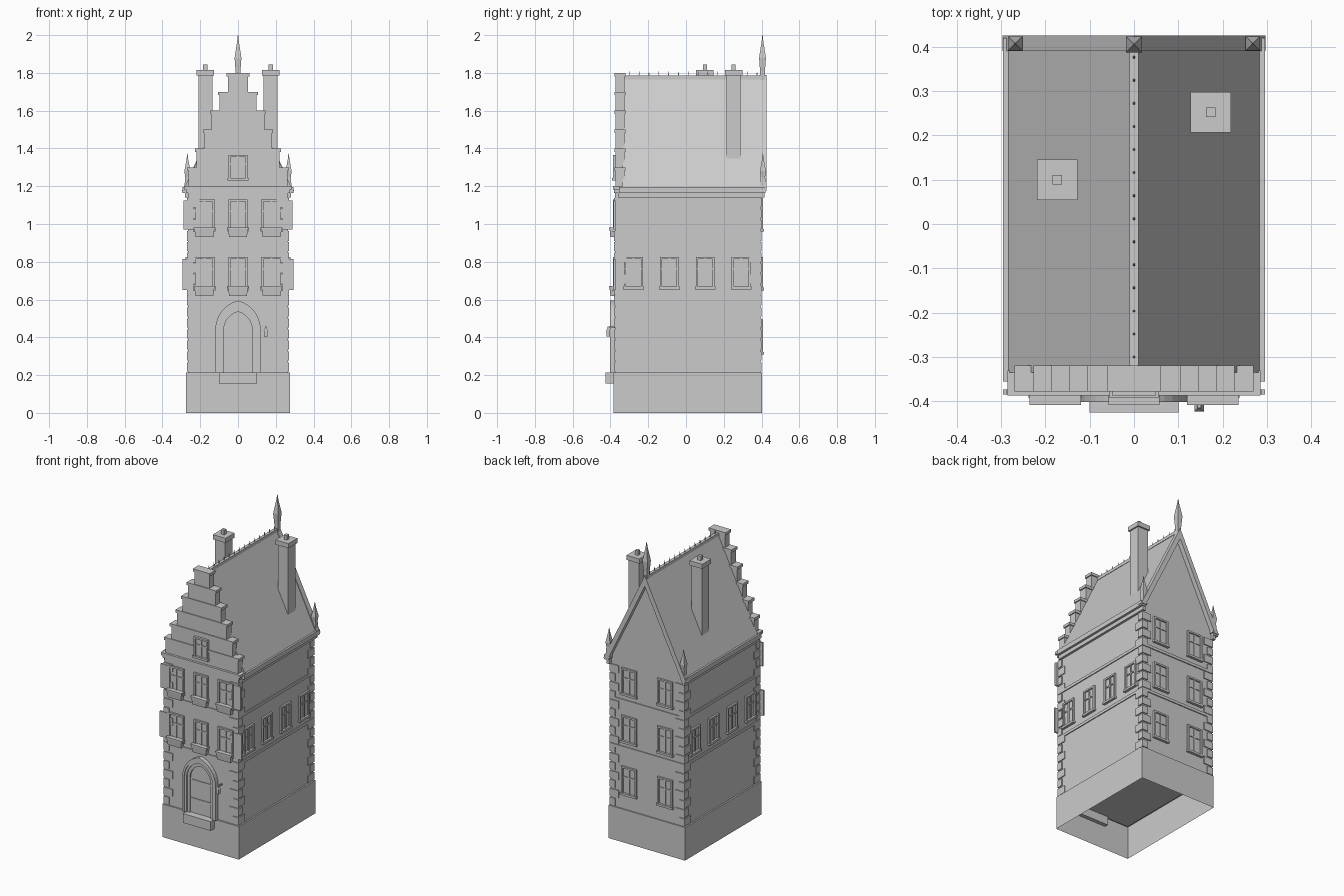
import bpy, bmesh, math
from mathutils import Matrix, Vector

if "Cube" in bpy.data.objects:
    bpy.data.objects.remove(bpy.data.objects["Cube"])


def box(bm, x, y, z, m=Matrix()):
    """Axis box from (min, max) pairs, optionally moved by m."""
    t = Matrix.Translation(((x[0] + x[1]) / 2, (y[0] + y[1]) / 2, (z[0] + z[1]) / 2))
    s = Matrix.Diagonal((x[1] - x[0], y[1] - y[0], z[1] - z[0], 1))
    return bmesh.ops.create_cube(bm, size=1, matrix=m @ t @ s)["verts"]


def prism(bm, pts, y0, y1):
    """Extrude an (x, z) outline along y."""
    f = bm.faces.new([bm.verts.new((px, y0, pz)) for px, pz in pts])
    new = bmesh.ops.extrude_face_region(bm, geom=[f])["geom"]
    bmesh.ops.translate(bm, vec=(0, y1 - y0, 0), verts=[g for g in new if isinstance(g, bmesh.types.BMVert)])


def spike(bm, x, y, levels):
    """Stacked four-sided frustums from (half width, z) levels."""
    for (r0, z0), (r1, z1) in zip(levels, levels[1:]):
        if z1 > z0:
            m = Matrix.Translation((x, y, (z0 + z1) / 2)) @ Matrix.Rotation(math.pi / 4, 4, 'Z')
            bmesh.ops.create_cone(bm, cap_ends=True, segments=4, radius1=r0 * 1.414,
                                  radius2=r1 * 1.414, depth=z1 - z0, matrix=m)


def finish(bm, name):
    bmesh.ops.recalc_face_normals(bm, faces=bm.faces)
    me = bpy.data.meshes.new(name)
    bm.to_mesh(me)
    bm.free()
    ob = bpy.data.objects.new(name, me)
    bpy.context.collection.objects.link(ob)


HX, YF, YB = 0.265, -0.375, 0.395
RIDGE, EAVE = 1.78, 1.18

# Open-bottomed plinth
bm = bmesh.new()
box(bm, (-0.275, 0.275), (-0.385, 0.403), (0, 0.215))
bm.faces.ensure_lookup_table()
low = [f for f in bm.faces if f.calc_center_median().z < 0.001]
bmesh.ops.delete(bm, geom=low, context='FACES')
finish(bm, "plinth")

# Wall block
bm = bmesh.new()
box(bm, (-HX, HX), (YF, YB), (0.21, 1.185))
finish(bm, "walls")

# String courses
bm = bmesh.new()
for z in (0.605, 0.91):
    box(bm, (-HX - .006, HX + .006), (YF - .006, YB + .006), (z, z + 0.018))
finish(bm, "string_courses")

# Alternating corner quoins
bm = bmesh.new()
for sx in (-1, 1):
    for sy, yw in ((-1, YF), (1, YB)):
        for i in range(16):
            a, b = (0.06, 0.035) if i % 2 else (0.035, 0.06)
            z = 0.22 + i * 0.058
            xs = sorted((sx * (HX + .006), sx * (HX - a)))
            ys = sorted((yw + sy * .006, yw - sy * b))
            box(bm, xs, ys, (z, z + 0.048))
finish(bm, "quoins")

# Main roof and back gable
bm = bmesh.new()
prism(bm, [(-0.29, EAVE), (0.29, EAVE), (0, RIDGE)], -0.335, YB)
finish(bm, "roof")

# Back bargeboards
bm = bmesh.new()
for s in (-1, 1):
    prism(bm, [(s * 0.297, 1.175), (0, 1.79), (0, 1.72), (s * 0.265, 1.175)], 0.39, 0.425)
finish(bm, "bargeboards")

# Eaves gutters and corbels
bm = bmesh.new()
for s in (-1, 1):
    box(bm, sorted((s * 0.26, s * 0.28)), (-0.36, 0.415), (1.14, 1.165))
    box(bm, sorted((s * 0.26, s * 0.295)), (-0.355, 0.42), (1.165, 1.195))
finish(bm, "gutters")

# Ridge cap with little spikes
bm = bmesh.new()
box(bm, (-0.01, 0.01), (-0.33, 0.42), (1.765, 1.785))
for i in range(14):
    spike(bm, 0, -0.3 + i * 0.052, [(0.003, 1.78), (0.0008, 1.808)])
finish(bm, "ridge")

# Stepped front gable with copings
bm = bmesh.new()
for i, w in enumerate((0.262, 0.22, 0.179, 0.139, 0.098, 0.054)):
    z = 1.2 + 0.1 * i
    box(bm, (-w, w), (YF + .003, -0.325), (z - 0.02, z + 0.085))
    box(bm, (-w - .007, w + .007), (YF - .003, -0.319), (z + 0.082, z + 0.1))
finish(bm, "stepped_gable")

# Front cornice
bm = bmesh.new()
box(bm, (-0.275, 0.275), (YF - .006, -0.33), (1.165, 1.182))
box(bm, (-0.285, 0.285), (YF - .012, -0.33), (1.182, 1.2))
finish(bm, "front_cornice")

# Chimneys
bm = bmesh.new()
for x, y in ((0.173, 0.252), (-0.173, 0.1)):
    box(bm, (x - .037, x + .037), (y - .037, y + .037), (1.3, 1.79))
    box(bm, (x - .046, x + .046), (y - .046, y + .046), (1.785, 1.815))
    box(bm, (x - .011, x + .011), (y - .011, y + .011), (1.815, 1.845))
finish(bm, "chimneys")

# Back gable finials
bm = bmesh.new()
spike(bm, 0, 0.405, [(.013, 1.76), (.013, 1.81), (.018, 1.88), (.004, 1.97), (.001, 2.0)])
for s in (-1, 1):
    spike(bm, s * 0.268, 0.407, [(.016, 1.18), (.012, 1.25), (.016, 1.28), (.004, 1.345), (.001, 1.372)])
finish(bm, "finials")


def window(bm, m, u, z0, z1, w=0.05):
    """Framed casement: local x along the wall, -y outward."""
    box(bm, (u - w, u + w), (-.003, .01), (z0, z1), m)
    for s in (-1, 1):
        box(bm, sorted((u + s * w, u + s * (w - .011))), (-.012, .01), (z0, z1), m)
    box(bm, (u - w, u + w), (-.012, .01), (z1 - .011, z1), m)
    box(bm, (u - w - .005, u + w + .005), (-.017, .01), (z0 - .006, z0 + .008), m)
    box(bm, (u - .005, u + .005), (-.008, .01), (z0, z1), m)
    zt = z0 + (z1 - z0) * 0.62
    box(bm, (u - w, u + w), (-.008, .01), (zt - .004, zt + .004), m)


# Wall frames
front = Matrix.Translation((0, YF, 0))
back = Matrix.Translation((0, YB, 0)) @ Matrix.Rotation(math.pi, 4, 'Z')
right = Matrix.Translation((HX, 0, 0)) @ Matrix.Rotation(math.pi / 2, 4, 'Z')
left = Matrix.Translation((-HX, 0, 0)) @ Matrix.Rotation(-math.pi / 2, 4, 'Z')

# Windows on all four walls and the attic
bm = bmesh.new()
for z0, z1 in ((0.655, 0.825), (0.965, 1.13)):
    for u in (-0.178, 0, 0.178):
        window(bm, front, u, z0, z1, 0.055 if u else 0.05)
window(bm, front, 0, 1.235, 1.365)
for z0, z1 in ((0.315, 0.495), (0.655, 0.825), (0.965, 1.135)):
    for u in (-0.13, 0.13):
        window(bm, back, u, z0, z1, 0.054)
for y in (-0.278, -0.088, 0.102, 0.292):
    window(bm, right, y, 0.66, 0.825)
    window(bm, left, -y, 0.66, 0.825)
finish(bm, "windows")

# Window boxes
bm = bmesh.new()
for z in (0.62, 0.93):
    for u in (-0.178, 0, 0.178):
        vs = box(bm, (u - .055, u + .055), (-.031, .005), (z, z + .052), front)
        for v in vs:  # taper toward the base
            if v.co.z < z + .01:
                v.co.x = u + (v.co.x - u) * .85
                v.co.y = max(v.co.y, YF - .025)
        box(bm, (u - .058, u + .058), (-.033, .005), (z + .043, z + .052), front)
finish(bm, "window_boxes")

# Outer shutters
bm = bmesh.new()
for z0, z1, e in ((0.65, 0.815, 0.295), (0.97, 1.125, 0.288)):
    for s in (-1, 1):
        box(bm, sorted((s * 0.235, s * e)), (-.009, .002), (z0, z1), front)
finish(bm, "shutters")


def arch(w, top, base=0.215, spring=0.44, n=8):
    """Pointed arch outline from left foot to right foot."""
    h = top - spring
    r = (w * w + h * h) / (2 * w)
    a = math.atan2(h, r - w)
    side = [(w - r + r * math.cos(a * i / n), spring + r * math.sin(a * i / n)) for i in range(n + 1)]
    half = [(w, base)] + side
    return [(-x, z) for x, z in half] + half[-2::-1]


# Stepped door surround and door leaf
bm = bmesh.new()
rings = [(0.12, 0.595, -0.402), (0.107, 0.575, -0.396), (0.093, 0.556, -0.389), (0.075, 0.535, -0.38)]
for (w0, t0, y), (w1, t1, _) in zip(rings, rings[1:]):
    o, k = arch(w0, t0), arch(w1, t1)
    for i in range(len(o) - 1):
        prism(bm, [o[i], o[i + 1], k[i + 1], k[i]], y, -0.36)
bmesh.ops.remove_doubles(bm, verts=bm.verts, dist=0.00001)
seen = [f for f in bm.faces if all(len(e.link_faces) > 2 for e in f.edges)
        and abs(f.normal.y) < .1]
bmesh.ops.delete(bm, geom=seen, context='FACES_ONLY')
finish(bm, "door_surround")
bm = bmesh.new()
prism(bm, arch(0.077, 0.537), -0.379, -0.36)
for z in (0.30, 0.42):
    box(bm, (-0.07, 0.07), (-0.383, -0.37), (z, z + 0.012))
finish(bm, "door")

# Door step
bm = bmesh.new()
box(bm, (-0.1, 0.1), (-0.425, -0.36), (0.155, 0.215))
finish(bm, "door_step")

# Wall lantern on its bracket
bm = bmesh.new()
box(bm, (0.143, 0.151), (-0.415, -0.37), (0.45, 0.457))
box(bm, (0.138, 0.156), (-0.421, -0.403), (0.405, 0.437))
spike(bm, 0.147, -0.412, [(.011, .437), (.002, .452)])
finish(bm, "lantern")
